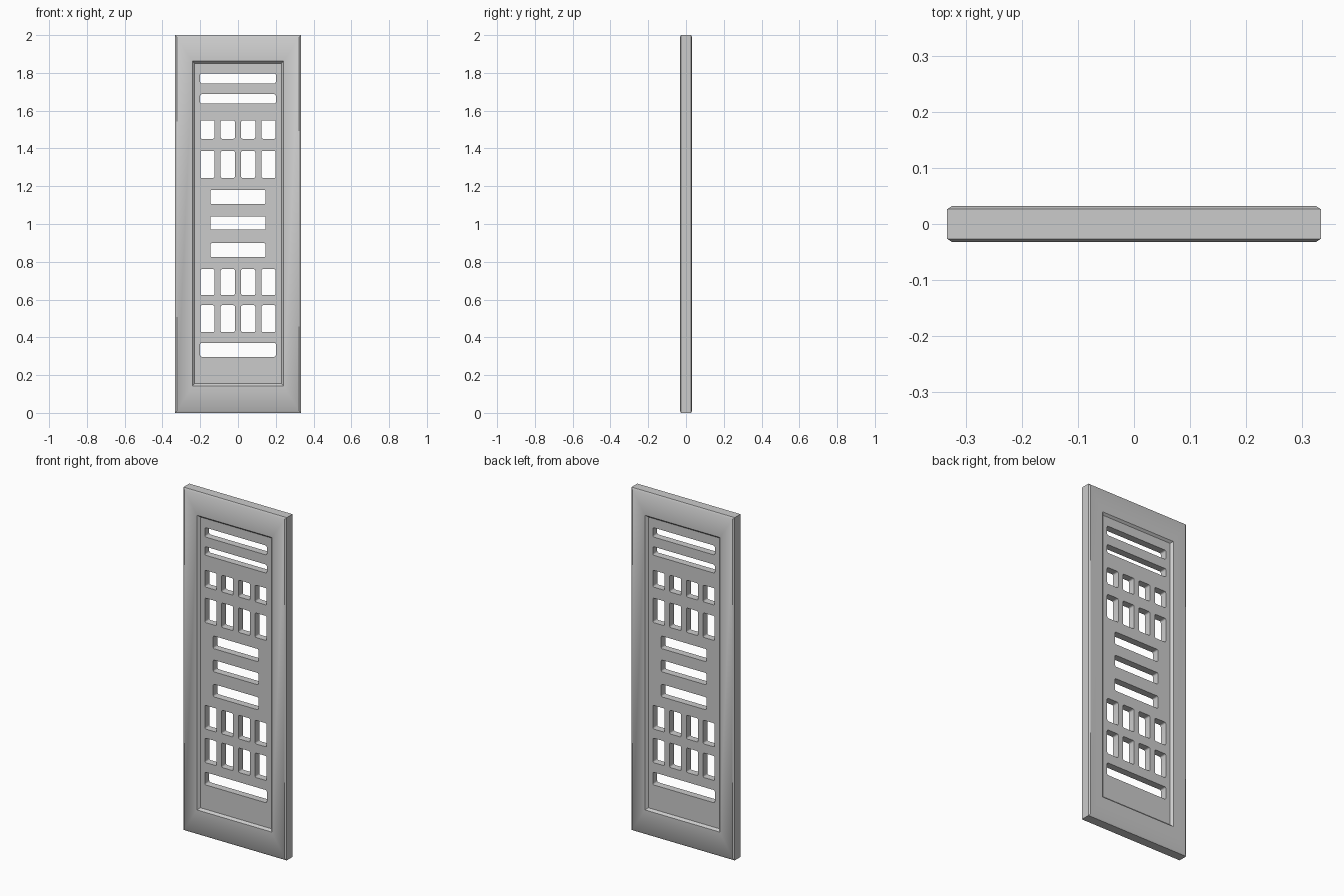
import bpy, bmesh, math

if "Cube" in bpy.data.objects:
    bpy.data.objects.remove(bpy.data.objects["Cube"])

HW, HT, H = 0.333, 0.0325, 2.0          # half width, half thickness, height


def new_object(name, bm):
    bmesh.ops.recalc_face_normals(bm, faces=bm.faces)
    mesh = bpy.data.meshes.new(name)
    bm.to_mesh(mesh)
    bm.free()
    obj = bpy.data.objects.new(name, mesh)
    bpy.context.collection.objects.link(obj)
    return obj


def loft(bm, rings):
    """Skin a stack of equal-length rings and cap both ends."""
    loops = [[bm.verts.new(p) for p in ring] for ring in rings]
    n = len(loops[0])
    for a, b in zip(loops, loops[1:]):
        for i in range(n):
            j = (i + 1) % n
            bm.faces.new((a[i], a[j], b[j], b[i]))
    bm.faces.new(loops[0])
    bm.faces.new(loops[-1])


def rect(x, z0, z1, y):
    return [(-x, y, z0), (x, y, z0), (x, y, z1), (-x, y, z1)]


# Door slab: recessed floor, sloped recess wall, frame face, chamfered rim
half = [
    (0.229, 0.155, 1.851, -HT + 0.012),
    (0.241, 0.143, 1.862, -HT),
    (HW - 0.009, 0.010, H - 0.010, -HT),
    (HW, 0.0, H, -HT + 0.006),
]
rings = [rect(*p) for p in half]
rings += [rect(x, z0, z1, -y) for x, z0, z1, y in reversed(half)]
bm = bmesh.new()
loft(bm, rings)
door = new_object("door_panel", bm)


# Openings: rounded rectangular prisms
def opening(bm, x0, x1, z0, z1, r=0.008, seg=3):
    ring = []
    corners = [(x1 - r, z1 - r), (x0 + r, z1 - r), (x0 + r, z0 + r), (x1 - r, z0 + r)]
    for k, (cx, cz) in enumerate(corners):
        for s in range(seg + 1):
            a = math.pi / 2 * (k + s / seg)
            ring.append((cx + r * math.cos(a), cz + r * math.sin(a)))
    loft(bm, [[(x, y, z) for x, z in ring] for y in (-0.1, 0.1)])


wide_slots = [(1.743, 1.798), (1.637, 1.687), (0.297, 0.371)]
short_slots = [(1.106, 1.180), (0.971, 1.040), (0.825, 0.899)]
window_rows = [(1.451, 1.549), (1.244, 1.387), (0.623, 0.761), (0.427, 0.570)]

bm = bmesh.new()
for z0, z1 in wide_slots:
    opening(bm, -0.2, 0.2, z0, z1)
for z0, z1 in short_slots:
    opening(bm, -0.146, 0.146, z0, z1)
for z0, z1 in window_rows:
    for cx in (-0.162, -0.054, 0.054, 0.162):
        opening(bm, cx - 0.0375, cx + 0.0375, z0, z1)
cutter = new_object("opening_cutter", bm)
cutter.hide_render = True

# Cut the openings through the slab
mod = door.modifiers.new("openings", 'BOOLEAN')
mod.operation = 'DIFFERENCE'
mod.solver = 'EXACT'
mod.object = cutter
bpy.context.view_layer.objects.active = door
door.select_set(True)
bpy.ops.object.modifier_apply(modifier=mod.name)
bpy.data.objects.remove(cutter, do_unlink=True)
bpy.ops.object.shade_smooth_by_angle(angle=math.radians(31))
